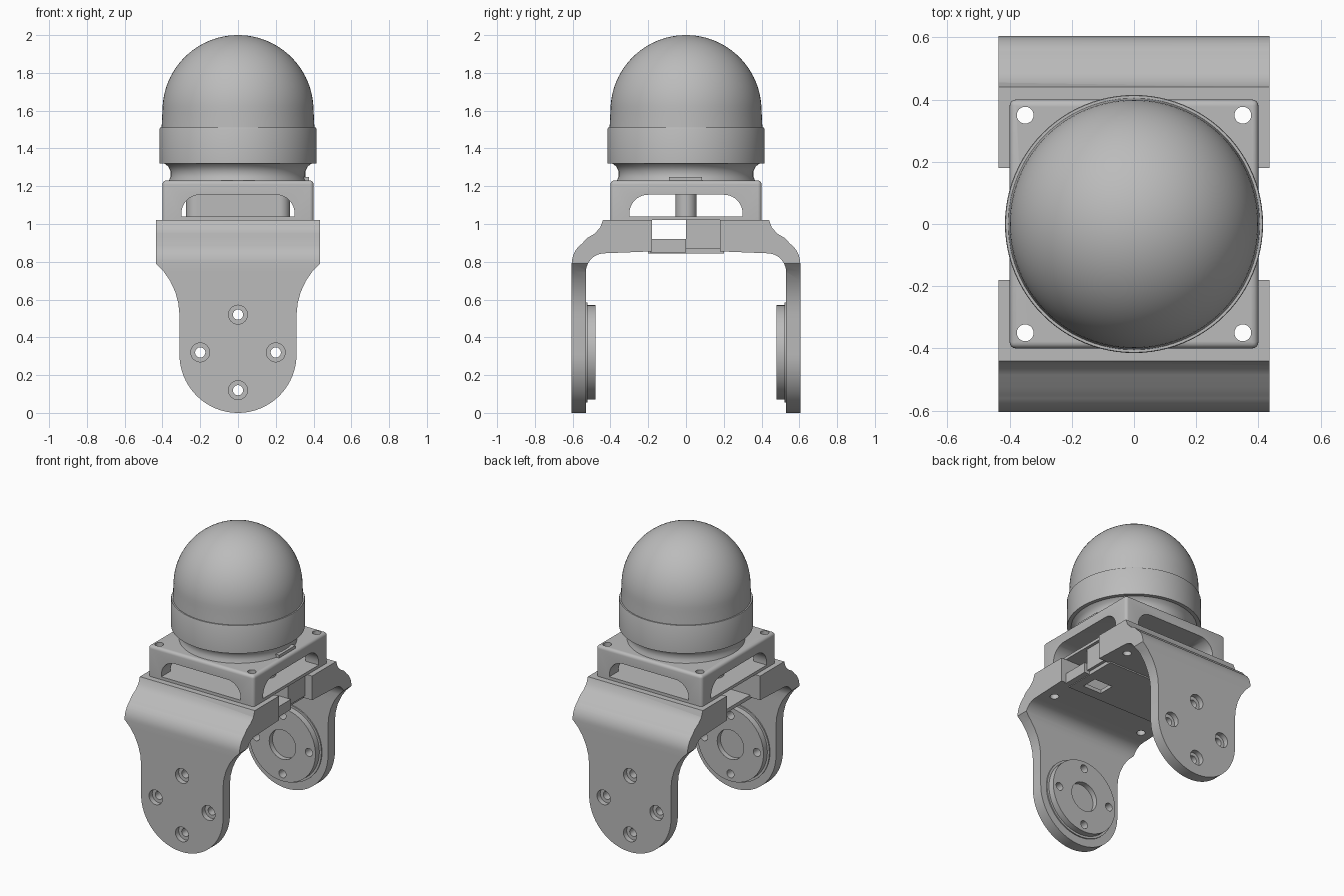
import bpy, bmesh, math
from mathutils import Vector, Matrix

if "Cube" in bpy.data.objects:
    bpy.data.objects.remove(bpy.data.objects["Cube"], do_unlink=True)

grey = bpy.data.materials.new("satin_grey")
grey.use_nodes = True
GREY = (0.5, 0.5, 0.5, 1)
grey.diffuse_color = GREY
grey.node_tree.nodes["Principled BSDF"].inputs["Base Color"].default_value = GREY


def finish(name, bm):
    bmesh.ops.recalc_face_normals(bm, faces=bm.faces)
    me = bpy.data.meshes.new(name)
    bm.to_mesh(me)
    bm.free()
    me.materials.append(grey)
    ob = bpy.data.objects.new(name, me)
    bpy.context.collection.objects.link(ob)
    return ob


def activate(ob):
    bpy.ops.object.select_all(action='DESELECT')
    ob.select_set(True)
    bpy.context.view_layer.objects.active = ob


def smooth(ob, angle=30):
    activate(ob)
    bpy.ops.object.shade_smooth_by_angle(angle=math.radians(angle))


def box(name, lo, hi):
    lo, hi = Vector(lo), Vector(hi)
    bm = bmesh.new()
    bmesh.ops.create_cube(bm, size=1)
    bmesh.ops.scale(bm, vec=hi - lo, verts=bm.verts)
    bmesh.ops.translate(bm, vec=(lo + hi) / 2, verts=bm.verts)
    return finish(name, bm)


def cylinder(name, r, p, q, segments=32):
    p, q = Vector(p), Vector(q)
    rot = (q - p).to_track_quat('Z', 'Y').to_matrix().to_4x4()
    bm = bmesh.new()
    bmesh.ops.create_cone(bm, cap_ends=True, segments=segments, radius1=r, radius2=r,
                          depth=(q - p).length, matrix=Matrix.Translation((p + q) / 2) @ rot)
    return finish(name, bm)


def extrude(name, points, axis, a, b):
    """Extrude a (u, z) outline along x or y from a to b."""
    place = (lambda u, z: (a, u, z)) if axis == 'x' else (lambda u, z: (u, a, z))
    bm = bmesh.new()
    face = bm.faces.new([bm.verts.new(place(*p)) for p in points])
    new = bmesh.ops.extrude_face_region(bm, geom=[face])["geom"]
    step = (b - a, 0, 0) if axis == 'x' else (0, b - a, 0)
    bmesh.ops.translate(bm, vec=step, verts=[v for v in new if isinstance(v, bmesh.types.BMVert)])
    return finish(name, bm)


def boolean(ob, tools, op='DIFFERENCE'):
    for tool in tools:
        activate(ob)
        mod = ob.modifiers.new("cut", 'BOOLEAN')
        mod.object, mod.operation, mod.solver = tool, op, 'EXACT'
        bpy.ops.object.modifier_apply(modifier=mod.name)
        bpy.data.objects.remove(tool, do_unlink=True)


def arc(cx, cz, r, start, end, n):
    return [(cx + r * math.cos(math.radians(start + (end - start) * i / n)),
             cz + r * math.sin(math.radians(start + (end - start) * i / n))) for i in range(n + 1)]


def lathe(name, profile, segments=96):
    bm = bmesh.new()
    verts = [bm.verts.new((r, 0, z)) for r, z in profile]
    edges = [bm.edges.new(pair) for pair in zip(verts, verts[1:])]
    bmesh.ops.spin(bm, geom=verts + edges, cent=(0, 0, 0), axis=(0, 0, 1),
                   angle=math.tau, steps=segments)
    bmesh.ops.remove_doubles(bm, verts=bm.verts, dist=0.0005)
    return finish(name, bm)


def corner_holes(z0, z1):
    return [cylinder("hole", 0.027, (x, y, z0), (x, y, z1))
            for x in (-0.35, 0.35) for y in (-0.35, 0.35)]


# Domed head, collar and neck
dome = lathe("dome", [(0.405, 1.5), (0.403, 1.54)] + arc(0, 1.6, 0.4, 0, 90, 24))
collar = lathe("collar", [(0, 1.51), (0.413, 1.51), (0.415, 1.505), (0.415, 1.32), (0.39, 1.32),
                          (0.37, 1.305), (0.357, 1.28), (0.357, 1.25), (0.37, 1.22), (0, 1.22)])
for ob in (dome, collar):
    smooth(ob)
box("latch_tab", (0.33, -0.09, 1.22), (0.375, 0.085, 1.25))

# Square base with rounded edges, side windows and screw holes
base = box("base_housing", (-0.4, -0.4, 1.02), (0.4, 0.4, 1.23))
bm = bmesh.new()
bm.from_mesh(base.data)
upper = [e for e in bm.edges if max(v.co.z for v in e.verts) > 1.1]
bmesh.ops.bevel(bm, geom=upper, offset=0.02, segments=4, profile=0.5, affect='EDGES')
bm.to_mesh(base.data)
bm.free()
window = ([(-0.3, 1.04), (0.3, 1.04)] + arc(0.2, 1.055, 0.1, 0, 90, 10)
          + arc(-0.2, 1.055, 0.1, 90, 180, 10))
boolean(base, [extrude("window", window, axis, -0.6, 0.6) for axis in "xy"])
boolean(base, corner_holes(0.9, 1.4))
smooth(base)

# Cross rib with rounded ends inside the housing
box("inner_rib", (-0.22, -0.055, 1.03), (0.22, 0.055, 1.16))
for side, x in (("left", 0.22), ("right", -0.22)):
    smooth(cylinder("rib_post_" + side, 0.055, (x, 0, 1.03), (x, 0, 1.16)))

# Bent bracket: side profile trimmed by the front outline
side_profile = ([(-0.18, 0.855), (-0.18, 1.02), (-0.44, 1.02), (-0.455, 0.98), (-0.485, 0.948),
                 (-0.525, 0.925)] + arc(-0.475, 0.79, 0.13, 125, 180, 8)
                + [(-0.605, -0.05), (-0.53, -0.05)] + arc(-0.43, 0.745, 0.1, 180, 90, 10))
flare = [(0.435, 1.1), (0.435, 0.79), (0.395, 0.75), (0.36, 0.7), (0.332, 0.64), (0.316, 0.58), (0.31, 0.52)]
outline = flare + arc(0, 0.31, 0.31, 0, -180, 40) + [(-x, z) for x, z in reversed(flare)]
front = extrude("front_bracket", side_profile, 'x', -0.435, 0.435)
boolean(front, [extrude("trim", outline, 'y', -0.8, 0.1)], 'INTERSECT')

# Round hub on the inner face of the arm
hub = cylinder("front_hub", 0.25, (0, -0.531, 0.32), (0, -0.48, 0.32), 64)
boolean(hub, [cylinder("recess", 0.1, (0, -0.515, 0.32), (0, -0.4, 0.32), 48)])
rim = cylinder("front_hub_rim", 0.265, (0, -0.535, 0.32), (0, -0.522, 0.32), 64)

# Screw holes with counterbores
for dx, dz in ((0.2, 0), (-0.2, 0), (0, 0.2), (0, -0.2)):
    for ob in (front, hub, rim):
        boolean(ob, [cylinder("hole", 0.027, (dx, -0.7, 0.32 + dz), (dx, -0.4, 0.32 + dz))])
    boolean(front, [cylinder("bore", 0.05, (dx, -0.7, 0.32 + dz), (dx, -0.57, 0.32 + dz))])
boolean(front, corner_holes(0.7, 1.2))

# Opposite bracket and hub by half a turn
for ob in (front, hub, rim):
    smooth(ob)
    twin = ob.copy()
    twin.name = ob.name.replace("front", "back")
    twin.rotation_euler.z = math.pi
    bpy.context.collection.objects.link(twin)

# Bridge plate with cable slot, channel floor and guide block between brackets
plate = box("bridge_plate", (-0.36, -0.2, 0.845), (0.36, 0.2, 0.87))
boolean(plate, [box("slot", (0.16, -0.13, 0.8), (0.3, -0.02, 0.9))])
box("channel_floor", (0.3, -0.19, 0.85), (0.4, 0, 0.92))
box("guide_block", (0.28, 0, 0.87), (0.38, 0.185, 1.025))
